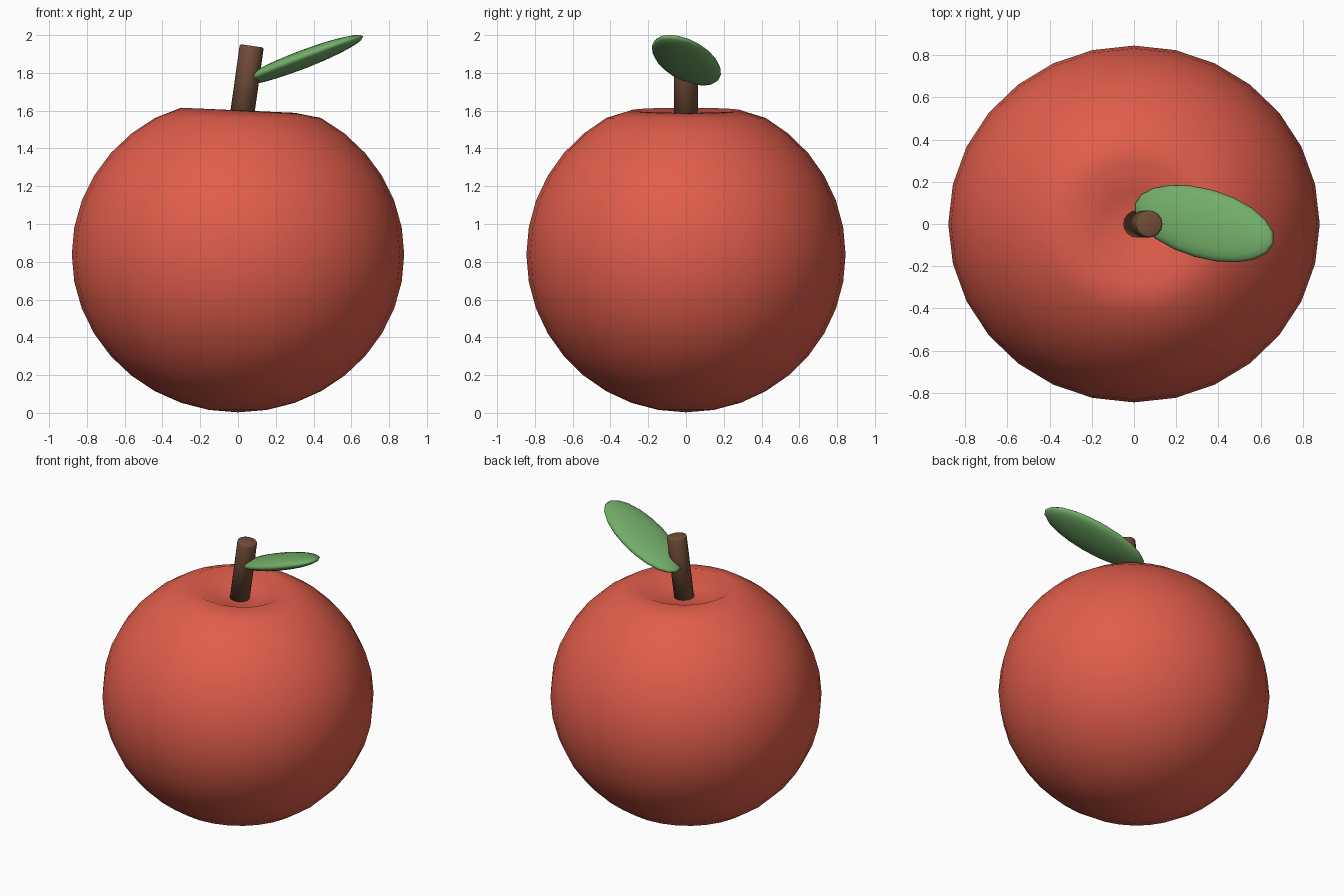
import bpy
import bmesh
import math
from mathutils import Matrix, Vector

if "Cube" in bpy.data.objects:
    bpy.data.objects.remove(bpy.data.objects["Cube"], do_unlink=True)


def material(name, rgb):
    mat = bpy.data.materials.new(name)
    mat.use_nodes = True
    mat.diffuse_color = (*rgb, 1)
    mat.node_tree.nodes["Principled BSDF"].inputs["Base Color"].default_value = (*rgb, 1)
    return mat


def add_part(name, bm, mat):
    for face in bm.faces:
        face.smooth = True
    mesh = bpy.data.meshes.new(name)
    bm.to_mesh(mesh)
    bm.free()
    mesh.materials.append(mat)
    obj = bpy.data.objects.new(name, mesh)
    bpy.context.collection.objects.link(obj)
    return obj


# Fruit body: slightly oval sphere with a shallow, tilted dent at the top
RX, RY, RZ, CENTRE = 0.88, 0.845, 0.835, 0.838
bm = bmesh.new()
bmesh.ops.create_uvsphere(bm, u_segments=28, v_segments=18, radius=1)
for v in bm.verts:
    polar = math.degrees(math.acos(max(-1, min(1, v.co.z))))
    v.co = Vector((v.co.x * RX, v.co.y * RY, v.co.z * RZ + CENTRE))
    if polar < 15:
        v.co.z = 1.53 - 0.045 * v.co.x
    elif polar < 25:
        v.co.z = 1.602 - 0.045 * v.co.x
add_part("fruit_body", bm, material("fruit red", (0.75, 0.11, 0.07)))

# Stem: leaning cylinder with a softened rim
bm = bmesh.new()
lean = Matrix.Rotation(math.radians(8), 4, "Y")
top = Vector((0.073, 0, 1.943))
length = 0.46
bmesh.ops.create_cone(bm, cap_ends=True, segments=16, radius1=0.064,
                      radius2=0.064, depth=length)
rim = [e for e in bm.edges if all(v.co.z > 0 for v in e.verts)]
bmesh.ops.bevel(bm, geom=rim, offset=0.01, segments=2, affect="EDGES", profile=0.5)
bm.transform(Matrix.Translation(top) @ lean @ Matrix.Translation((0, 0, -length / 2)))
add_part("stem", bm, material("stem brown", (0.17, 0.075, 0.04)))

# Leaf: flattened ellipsoid, pitched up and turned towards the front
bm = bmesh.new()
bmesh.ops.create_uvsphere(bm, u_segments=20, v_segments=12, radius=1)
bm.transform(Matrix.Translation((0.333, 0.002, 1.867))
             @ Matrix.Rotation(math.radians(-16), 4, "Z")
             @ Matrix.Rotation(math.radians(-20.5), 4, "Y")
             @ Matrix.Diagonal((0.365, 0.164, 0.046, 1)))
add_part("leaf", bm, material("leaf green", (0.17, 0.42, 0.14)))
